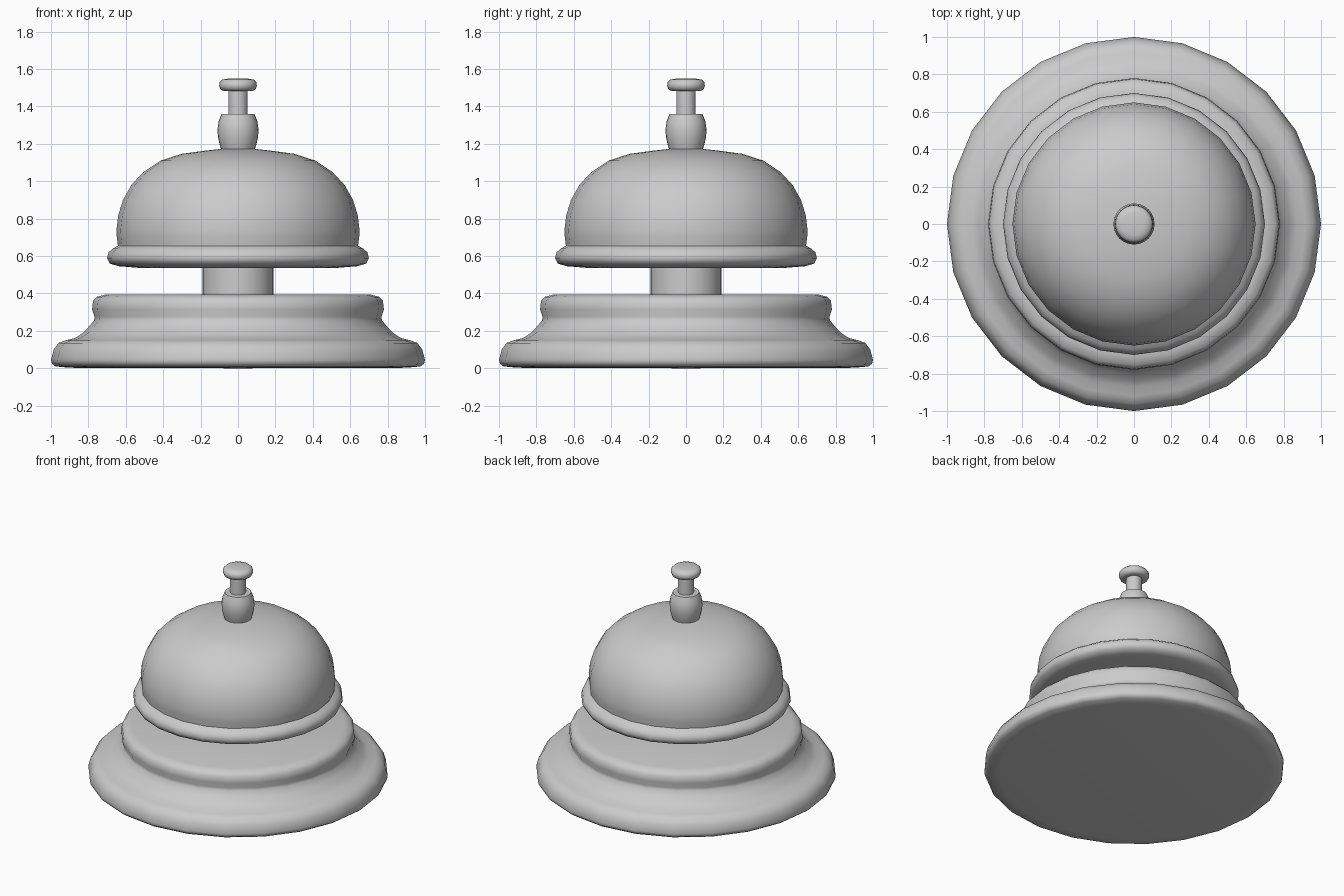
import bpy, bmesh, math

SIDES = 24

def lathe(name, profile, sides=SIDES, sharp=50):
    """Revolve (radius, z) points about the z axis; radius 0 closes to a pole."""
    bm = bmesh.new()
    rings = []
    for r, z in profile:
        if r == 0:
            rings.append([bm.verts.new((0, 0, z))] * sides)
        else:
            rings.append([bm.verts.new((r * math.cos(2 * math.pi * i / sides),
                                        r * math.sin(2 * math.pi * i / sides), z))
                          for i in range(sides)])
    for a, b in zip(rings, rings[1:]):
        for i in range(sides):
            j = (i + 1) % sides
            corners = list(dict.fromkeys((a[i], a[j], b[j], b[i])))
            bm.faces.new(corners)
    bmesh.ops.recalc_face_normals(bm, faces=bm.faces)
    mesh = bpy.data.meshes.new(name)
    bm.to_mesh(mesh)
    bm.free()
    obj = bpy.data.objects.new(name, mesh)
    bpy.context.collection.objects.link(obj)
    bpy.ops.object.select_all(action='DESELECT')
    obj.select_set(True)
    bpy.context.view_layer.objects.active = obj
    bpy.ops.object.shade_smooth_by_angle(angle=math.radians(sharp))
    return obj

# Stepped, flared foot
lathe("base", [(0, 0), (0.9, 0.003), (0.975, 0.01), (0.995, 0.025), (1.0, 0.045),
               (0.985, 0.10), (0.96, 0.135), (0.92, 0.15), (0.87, 0.162),
               (0.835, 0.185), (0.80, 0.22), (0.77, 0.255), (0.767, 0.275),
               (0.78, 0.315), (0.775, 0.36), (0.755, 0.382), (0.71, 0.394), (0, 0.394)])

# Post between base and bell
lathe("support_post", [(0, 0.39), (0.19, 0.39), (0.19, 0.56), (0, 0.56)])

# Dome with rolled rim
lathe("bell_dome", [(0, 0.537), (0.53, 0.537), (0.64, 0.546), (0.685, 0.56),
                    (0.70, 0.588), (0.692, 0.62), (0.67, 0.64), (0.642, 0.655),
                    (0.648, 0.70), (0.65, 0.74), (0.64, 0.82), (0.615, 0.90),
                    (0.57, 0.98), (0.505, 1.05), (0.415, 1.11), (0.30, 1.147),
                    (0.18, 1.163), (0.10, 1.172), (0, 1.175)])

# Barrel-shaped collar on top of the dome
lathe("collar", [(0, 1.16), (0.088, 1.165), (0.098, 1.195), (0.107, 1.235),
                 (0.11, 1.275), (0.104, 1.32), (0.088, 1.36), (0, 1.36)])

# Plunger rod and push button
lathe("plunger_rod", [(0, 1.34), (0.052, 1.34), (0.052, 1.50), (0, 1.50)])
lathe("push_button", [(0, 1.483), (0.075, 1.483), (0.093, 1.49), (0.101, 1.508),
                      (0.099, 1.528), (0.085, 1.543), (0.06, 1.548), (0, 1.55)])
